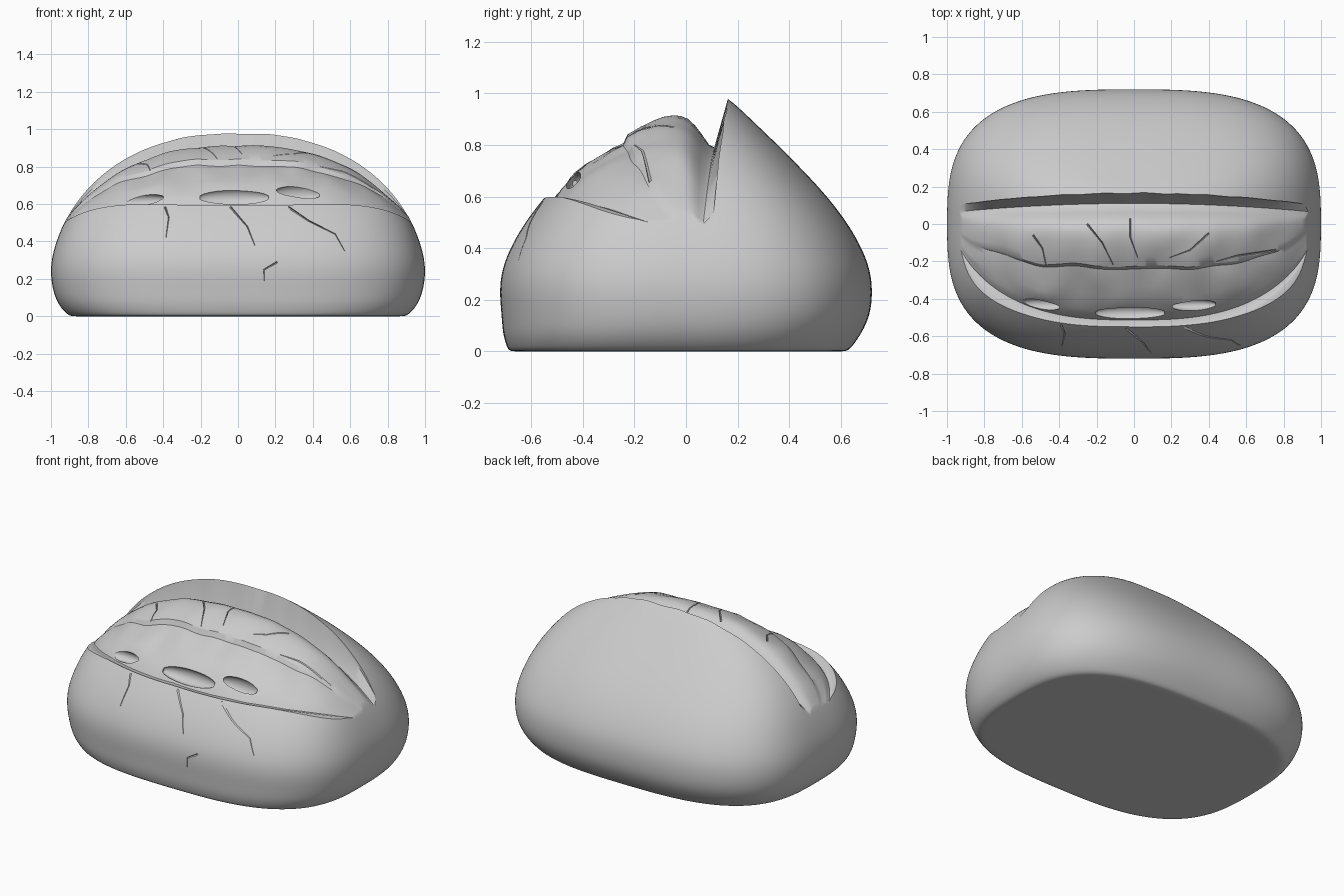
import bpy, bmesh, math
from mathutils import Vector, noise
from mathutils.bvhtree import BVHTree

cube = bpy.data.objects.get("Cube")
if cube:
    bpy.data.objects.remove(cube, do_unlink=True)

crust = bpy.data.materials.new("crust_grey")
crust.use_nodes = True
crust.diffuse_color = (0.6, 0.6, 0.6, 1)
crust.node_tree.nodes["Principled BSDF"].inputs["Base Color"].default_value = (0.6, 0.6, 0.6, 1)


def loft(name, rings):
    """Closed solid through a list of equally long rings, with capped ends."""
    bm = bmesh.new()
    rows = [[bm.verts.new(p) for p in ring] for ring in rings]
    n = len(rows[0])
    for a, b in zip(rows, rows[1:]):
        for i in range(n):
            bm.faces.new((a[i], a[(i + 1) % n], b[(i + 1) % n], b[i]))
    bm.faces.new(rows[0])
    bm.faces.new(rows[-1])
    bmesh.ops.recalc_face_normals(bm, faces=bm.faces)
    mesh = bpy.data.meshes.new(name)
    bm.to_mesh(mesh)
    bm.free()
    obj = bpy.data.objects.new(name, mesh)
    bpy.context.collection.objects.link(obj)
    obj.data.materials.append(crust)
    return obj


def apply(obj, kind, **settings):
    mod = obj.modifiers.new(kind, kind)
    for key, value in settings.items():
        setattr(mod, key, value)
    bpy.ops.object.select_all(action="DESELECT")
    obj.select_set(True)
    bpy.context.view_layer.objects.active = obj
    bpy.ops.object.modifier_apply(modifier=mod.name)


def carve(obj, cutter):
    cutter.hide_render = True
    apply(obj, "BOOLEAN", operation="DIFFERENCE", solver="EXACT", object=cutter)
    bpy.data.objects.remove(cutter, do_unlink=True)


def outline(z, a, b, yc, power=3.0, count=64):
    """Rounded-rectangle ring at height z."""
    ring = []
    for i in range(count):
        t = math.tau * (i + 0.5) / count
        c, s = math.cos(t), math.sin(t)
        r = (abs(c) ** power + abs(s) ** power) ** (-1 / power)
        ring.append((a * r * c, b * r * s + yc, z))
    return ring


# Loaf body: height, half length, half depth, depth offset
levels = [(0, .6, .4, -.03), (0, .86, .62, -.03), (0, .895, .655, -.03),
          (.02, .925, .67, -.025), (.07, .965, .695, -.015), (.14, .99, .714, 0),
          (.23, 1.003, .723, 0), (.32, .995, .714, 0), (.42, .965, .672, 0),
          (.52, .922, .61, 0), (.62, .86, .53, 0), (.72, .777, .435, 0),
          (.82, .66, .335, 0), (.9, .53, .25, 0), (.97, .36, .178, 0),
          (1.02, .2, .1, 0), (1.03, .08, .04, 0)]
loaf = loft("bread_loaf", [outline(*lv) for lv in levels])
apply(loaf, "SUBSURF", levels=2)

# Score across the top: fraction from ear foot to front lip, height at the middle
profile = [(0, .79), (.03, .8), (.07, .84), (.11, .875), (.15, .9), (.19, .91), (.23, .912),
           (.29, .905), (.35, .89), (.42, .868), (.49, .838), (.512, .805),
           (.58, .785), (.65, .757), (.72, .728), (.78, .695), (.83, .66),
           (.87, .63), (.91, .588), (.95, .59), (.98, .6), (1, .605)]


def score_section(x):
    u = min(abs(x) / .96, 1)
    s = 1 - u ** 2.6
    foot = .11 - .05 * x * x
    lip_y = min(-.575 * max(0, 1 - (abs(x) / .97) ** 2.7) ** .6, -.08)
    lip_z = .6 - .12 * u ** 6
    ear = .165 - .07 * x * x
    ring = [(x, ear + .03, 1.3), (x, ear + .007, 1.02),
            (x, ear + .006 * noise.noise((x * 9, 0, 0)), .47 + .505 * s)]
    for f, z in profile:
        base = .47 + (lip_z - .47) * f
        bump = z - (.47 + .13 * f)
        y = foot + (lip_y - foot) * f
        wobble = .022 * noise.noise((x * 5, 3, 0)) if .4 < f < .8 else 0
        rough = .012 * noise.noise((x * 7, y * 7, 5)) * math.sin(math.pi * f)
        ring.append((x, y + wobble, base + bump * s + rough))
    ring += [(x, -1, lip_z + .03), (x, -1, 1.3)]
    return ring


carve(loaf, loft("score_cutter", [score_section(-1.05 + 2.1 * i / 110) for i in range(111)]))


# Torn bubbles under the front lip
def bubble(centre, size):
    rings = []
    for i in range(1, 12):
        t = math.pi * i / 12
        rings.append([(centre[0] - size[0] * math.cos(t),
                       centre[1] + size[1] * math.sin(t) * math.cos(k * math.tau / 16),
                       centre[2] + size[2] * math.sin(t) * math.sin(k * math.tau / 16))
                      for k in range(16)])
    return loft("bubble_cutter", rings)


for centre, size in [((-.02, -.475, .635), (.19, .045, .05)),
                     ((.31, -.43, .65), (.13, .035, .05)),
                     ((-.5, -.43, .62), (.14, .035, .035))]:
    carve(loaf, bubble(centre, size))


# Cracks: paths laid on the surface along a direction, cut as thin tapered grooves
def crack(path, direction, tree, width=.009):
    pts = []
    for (p, q) in zip(path, path[1:]):
        for k in range(4):
            pts.append(Vector(p).lerp(Vector(q), k / 4).to_tuple())
    pts.append(path[-1])
    rings = []
    for i, (u, v) in enumerate(pts):
        start = Vector((u, -2, v)) if direction.y else Vector((u, v, 2))
        hit = tree.ray_cast(start, direction)
        if hit[0] is None:
            continue
        a, b = pts[max(i - 1, 0)], pts[min(i + 1, len(pts) - 1)]
        d = (Vector(b) - Vector(a)).normalized()
        side = Vector((-d.y, 0, d.x)) if direction.y else Vector((-d.y, d.x, 0))
        w = width * (1 - .7 * i / len(pts))
        rings.append([hit[0] + side * w - direction * .01, hit[0] - side * w - direction * .01,
                      hit[0] + direction * w * 1.5])
    return loft("crack_cutter", rings)


front_cracks = [[(-.39, .585), (-.37, .53), (-.385, .42)],
                [(-.04, .585), (.05, .48), (.09, .38)],
                [(.27, .585), (.38, .51), (.52, .44), (.57, .35)],
                [(.21, .29), (.14, .25), (.14, .19)]]
top_cracks = [[(-.54, -.06), (-.49, -.13), (-.47, -.22)],
              [(-.25, 0), (-.17, -.1), (-.11, -.22)],
              [(-.02, .03), (-.02, -.07), (.02, -.18)],
              [(.4, -.05), (.3, -.14), (.19, -.18)],
              [(.76, -.14), (.55, -.17), (.44, -.2)]]
tree = BVHTree.FromObject(loaf, bpy.context.evaluated_depsgraph_get())
for path in front_cracks:
    carve(loaf, crack(path, Vector((0, 1, 0)), tree))
for path in top_cracks:
    carve(loaf, crack(path, Vector((0, 0, -1)), tree))

bpy.ops.object.select_all(action="DESELECT")
loaf.select_set(True)
bpy.context.view_layer.objects.active = loaf
bpy.ops.object.shade_smooth_by_angle(angle=math.radians(32))
